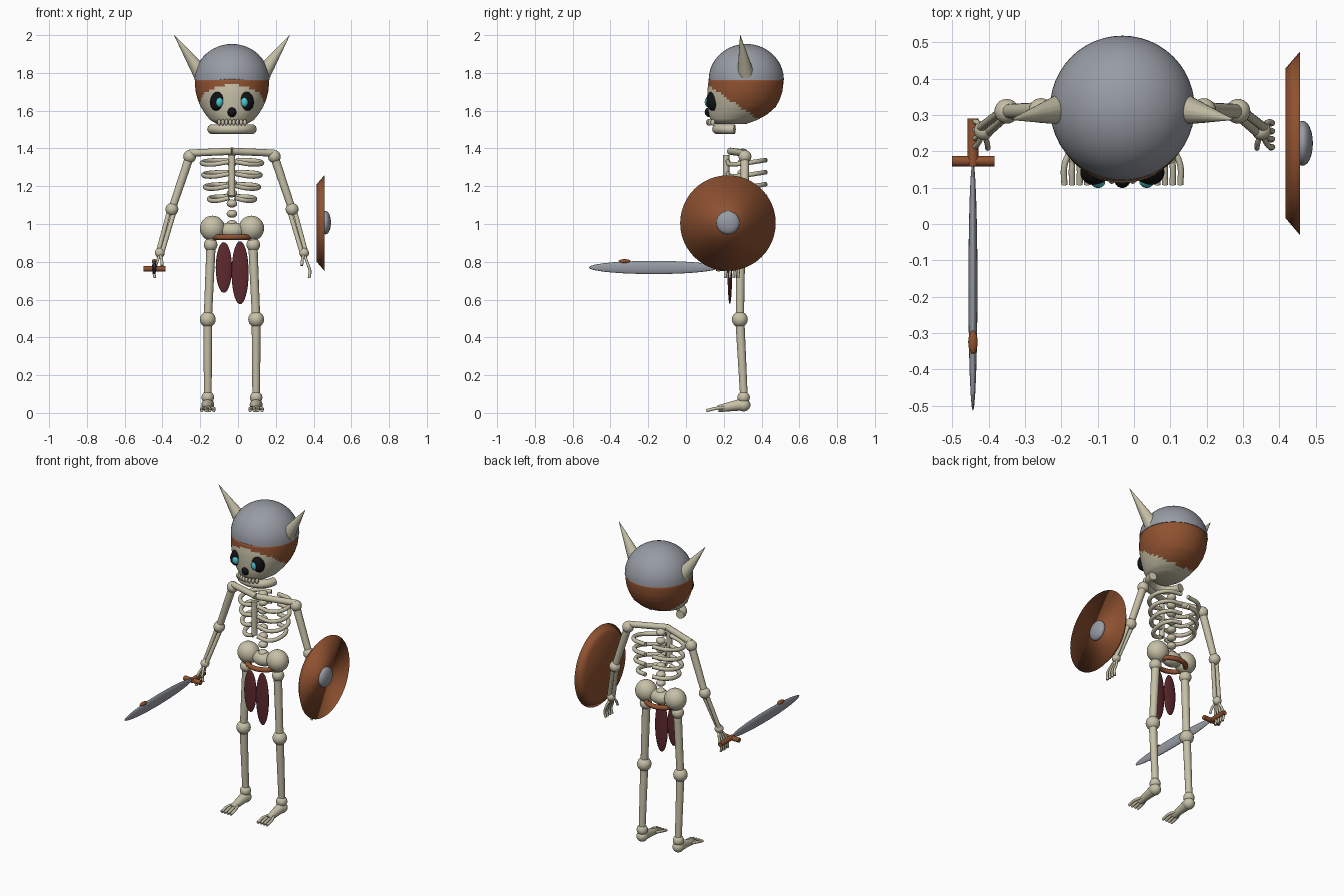
import bpy, bmesh, math
from mathutils import Vector

if "Cube" in bpy.data.objects:
    bpy.data.objects.remove(bpy.data.objects["Cube"])

CX = -0.032  # the body's own middle line


def material(name, r, g, b):
    m = bpy.data.materials.new(name)
    m.use_nodes = True
    m.diffuse_color = (r, g, b, 1)
    m.node_tree.nodes["Principled BSDF"].inputs["Base Color"].default_value = (r, g, b, 1)
    return m


BONE = material("bone", 0.57, 0.53, 0.39)
STEEL = material("steel", 0.31, 0.33, 0.37)
LEATHER = material("brown leather", 0.28, 0.085, 0.03)
CLOTH = material("dark red cloth", 0.11, 0.022, 0.026)
GLOW = material("cyan glow", 0.07, 0.55, 0.62)
BLACK = material("black", 0.006, 0.006, 0.007)


def from_bmesh(name, bm, mats):
    bmesh.ops.recalc_face_normals(bm, faces=bm.faces)
    mesh = bpy.data.meshes.new(name)
    bm.to_mesh(mesh)
    bm.free()
    ob = bpy.data.objects.new(name, mesh)
    bpy.context.collection.objects.link(ob)
    for m in mats:
        mesh.materials.append(m)
    mesh.shade_smooth()
    return ob


def ball(name, at, size, mat=BONE, tilt=0.0):
    """Ellipsoid; size is one radius or three."""
    bm = bmesh.new()
    bmesh.ops.create_uvsphere(bm, u_segments=24, v_segments=14, radius=1)
    ob = from_bmesh(name, bm, [mat])
    ob.location = at
    ob.scale = size if isinstance(size, tuple) else (size,) * 3
    ob.rotation_euler.y = tilt
    return ob


def bar(name, a, b, r1, r2=None, mat=BONE, sides=16, sharp=True):
    """Round bar or cone from point a to point b."""
    a, b = Vector(a), Vector(b)
    bm = bmesh.new()
    bmesh.ops.create_cone(bm, cap_ends=True, segments=sides, radius1=r1,
                          radius2=r1 if r2 is None else r2, depth=(b - a).length)
    if sharp:
        for e in bm.edges:
            if e.calc_face_angle(0) > 0.9:
                e.smooth = False
    ob = from_bmesh(name, bm, [mat])
    ob.location = (a + b) / 2
    ob.rotation_mode = 'QUATERNION'
    ob.rotation_quaternion = (b - a).to_track_quat('Z', 'Y')
    return ob


def tube(name, points, r, mat=BONE, closed=False):
    """Bent round tube through a smooth path."""
    cu = bpy.data.curves.new(name, 'CURVE')
    cu.dimensions = '3D'
    cu.bevel_depth, cu.bevel_resolution, cu.use_fill_caps = r, 3, True
    sp = cu.splines.new('BEZIER')
    sp.bezier_points.add(len(points) - 1)
    for bp, p in zip(sp.bezier_points, points):
        bp.co = p
        bp.handle_left_type = bp.handle_right_type = 'AUTO'
    sp.use_cyclic_u = closed
    sp.resolution_u = 8
    cu.materials.append(mat)
    ob = bpy.data.objects.new(name, cu)
    bpy.context.collection.objects.link(ob)
    bpy.ops.object.select_all(action='DESELECT')
    ob.select_set(True)
    bpy.context.view_layer.objects.active = ob
    bpy.ops.object.convert(target='MESH')
    return ob


# Skull: stacked ovals (height, front y, back y, half width), leather liner by rule
ROWS = [(1.53, 0.15, 0.32, 0.08), (1.55, 0.13, 0.375, 0.115), (1.58, 0.12, 0.43, 0.14),
        (1.62, 0.115, 0.475, 0.165), (1.66, 0.113, 0.497, 0.182), (1.7, 0.113, 0.51, 0.192),
        (1.74, 0.117, 0.515, 0.196), (1.78, 0.122, 0.515, 0.195)]
bm = bmesh.new()
rings = []
for (low, high) in zip(ROWS, ROWS[1:]):
    for k in range(3):
        z, f, b, w = (p + (q - p) * k / 3 for p, q in zip(low, high))
        rings.append([bm.verts.new((CX + w * math.cos(t), (f + b) / 2 + (b - f) / 2 * math.sin(t), z))
                      for t in (2 * math.pi * i / 64 for i in range(64))])
for r0, r1 in zip(rings, rings[1:]):
    for i in range(64):
        j = (i + 1) % 64
        bm.faces.new((r0[i], r0[j], r1[j], r1[i]))
bm.faces.new(rings[0])
bm.faces.new(rings[-1])
for face in bm.faces:
    c = face.calc_center_median()
    face.material_index = int(c.z > 1.735 - 0.7 * (c.y - 0.12))
from_bmesh("skull", bm, [BONE, LEATHER])

# Helmet dome with horns
bm = bmesh.new()
bmesh.ops.create_uvsphere(bm, u_segments=48, v_segments=32, radius=1)
bmesh.ops.bisect_plane(bm, geom=bm.verts[:] + bm.edges[:] + bm.faces[:], plane_co=(0, 0, 0),
                       plane_no=(0, 0, -1), clear_outer=True)
bmesh.ops.holes_fill(bm, edges=[e for e in bm.edges if e.is_boundary])
for e in bm.edges:
    e.smooth = e.calc_face_angle(0) < 0.9
helmet = from_bmesh("helmet", bm, [STEEL])
helmet.location = (CX, 0.319, 1.763)
helmet.scale = (0.199, 0.199, 0.19)

for s, side in ((-1, "right"), (1, "left")):
    def P(x, y, z):
        return (CX + s * x, y, z)

    bar(side + "_horn", P(0.155, 0.318, 1.785), P(0.306, 0.287, 2.0), 0.047, 0.001)
    # Face
    ball(side + "_eye_socket", P(0.077, 0.142, 1.652), (0.038, 0.035, 0.053), BLACK, -0.25 * s)
    ball(side + "_eye", P(0.067, 0.117, 1.645), (0.02, 0.018, 0.026), GLOW)
    # Collar bone and arm
    bar(side + "_collar_bone", P(0, 0.235, 1.385), P(0.224, 0.31, 1.375), 0.019)
    ball(side + "_shoulder", P(0.224, 0.312, 1.357), 0.034)
    bar(side + "_upper_arm", P(0.224, 0.312, 1.357), P(0.318, 0.31, 1.078), 0.023, 0.02)
    ball(side + "_elbow", P(0.318, 0.31, 1.078), 0.034)
    for k in (-1, 1):
        bar(side + "_forearm_bone", P(0.318 + 0.014 * k, 0.31, 1.07),
            P(0.382 + 0.011 * k, 0.257 + 0.006 * k, 0.845), 0.012)
    ball(side + "_wrist", P(0.382, 0.257, 0.847), 0.026)
    # Hand
    for k in range(4):
        y = 0.215 + 0.022 * k
        tube(side + "_finger", [P(0.384, 0.247 + 0.006 * k, 0.835), P(0.402, y, 0.785),
                                P(0.413, y - 0.003, 0.75), P(0.408, y - 0.006, 0.715)], 0.0075)
    tube(side + "_thumb", [P(0.38, 0.245, 0.84), P(0.372, 0.222, 0.81), P(0.37, 0.208, 0.78)], 0.0075)
    # Ribs
    for i, w in enumerate((0.17, 0.162, 0.153, 0.132)):
        z = 1.322 - 0.064 * i
        tube(side + "_rib", [P(0.015, 0.222, z + 0.008), P(0.6 * w, 0.235, z - 0.006),
                             P(w - 0.012, 0.31, z), P(0.72 * w, 0.395, z + 0.012),
                             P(0.025, 0.42, z + 0.016)], 0.0125)
    # Pelvis and leg
    ball(side + "_pelvis", P(0.103, 0.3, 0.977), (0.067, 0.062, 0.067))
    ball(side + "_hip", P(0.113, 0.29, 0.89), 0.036)
    bar(side + "_thigh", P(0.108, 0.29, 0.95), P(0.128, 0.285, 0.495), 0.025, 0.022)
    ball(side + "_knee", P(0.128, 0.285, 0.495), 0.042)
    bar(side + "_shin", P(0.128, 0.285, 0.495), P(0.128, 0.307, 0.08), 0.024, 0.02)
    ball(side + "_ankle", P(0.128, 0.305, 0.082), 0.033)
    # Foot
    ball(side + "_heel", P(0.128, 0.305, 0.042), (0.034, 0.036, 0.034))
    bar(side + "_instep", P(0.128, 0.3, 0.045), P(0.128, 0.17, 0.022), 0.032, 0.018)
    for k in range(4):
        x = 0.128 + 0.021 * (k - 1.5)
        tube(side + "_toe", [P(0.128 + 0.011 * (k - 1.5), 0.2, 0.028), P(x, 0.16, 0.024),
                             P(x, 0.108, 0.012)], 0.0085)

# Nose, teeth and jaw
ball("nose_hole", (CX, 0.127, 1.592), (0.024, 0.028, 0.027), BLACK)
for k in range(8):
    u = (k - 3.5) / 3.5
    ball("tooth", (CX + 0.068 * u, 0.118 + 0.024 * u * u, 1.538), (0.0095, 0.012, 0.017))
tube("jaw", [(CX + 0.106 * math.cos(t), 0.258 - 0.094 * math.sin(t), 1.502)
             for t in (math.pi * i / 8 for i in range(9))], 0.026)

# Breastbone and spine
bar("breastbone", (CX, 0.212, 1.15), (CX, 0.212, 1.365), 0.017)
for i in range(8):
    ball("vertebra", (CX, 0.3, 1.0 + 0.054 * i), (0.028, 0.028, 0.021))
ball("sacrum", (CX, 0.3, 0.965), (0.07, 0.05, 0.045))

# Belt and loincloth
tube("belt", [(CX + 0.092 * math.cos(t), 0.295 + 0.075 * math.sin(t), 0.93)
              for t in (math.pi * i / 6 for i in range(12))], 0.015, LEATHER, True)
ball("short_cloth", (-0.075, 0.232, 0.77), (0.043, 0.012, 0.134), CLOTH)
ball("long_cloth", (0.011, 0.232, 0.742), (0.045, 0.012, 0.167), CLOTH)

# Sword
SX = -0.443
ball("blade", (SX, -0.17, 0.77), (0.0125, 0.345, 0.035), STEEL)
ball("blade_stain", (SX, -0.325, 0.803), (0.013, 0.032, 0.011), LEATHER)
bar("guard", (SX - 0.057, 0.173, 0.763), (SX + 0.06, 0.173, 0.763), 0.0145, mat=LEATHER)
bar("grip", (SX, 0.16, 0.765), (SX, 0.29, 0.765), 0.015, mat=LEATHER)

# Shield: flared disc with soft shading and a steel boss
bar("shield", (0.416, 0.222, 1.005), (0.457, 0.222, 1.005), 0.205, 0.253, LEATHER, 48, False)
ball("shield_boss", (0.464, 0.222, 1.007), (0.028, 0.062, 0.062), STEEL)
